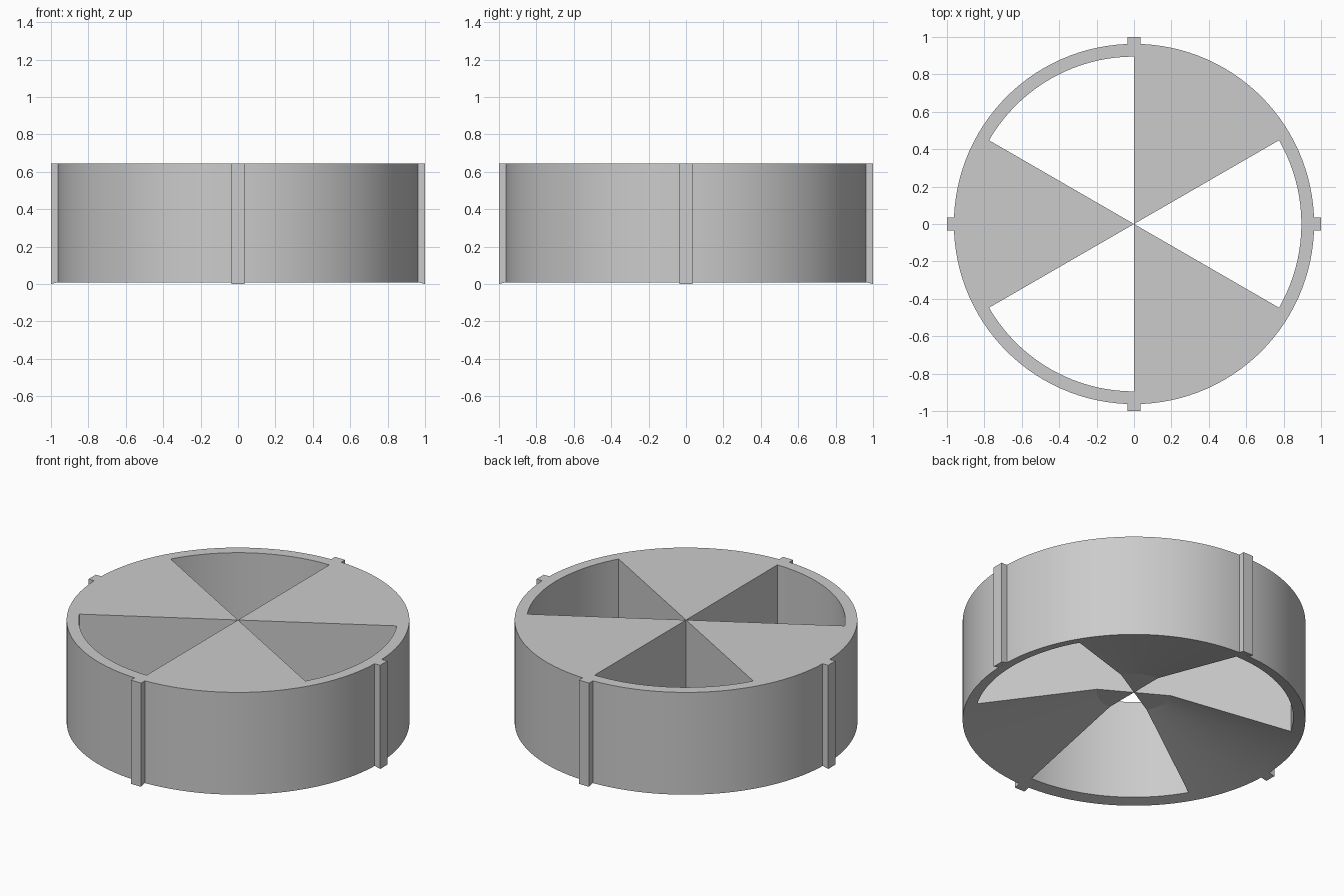
import bpy, bmesh
from math import cos, sin, pi, radians

cube = bpy.data.objects.get("Cube")
if cube:
    bpy.data.objects.remove(cube, do_unlink=True)

TOP = 0.643        # height of the flat top
HUB = 0.21         # flat centre of the hollow underside
HOLE = 0.895       # outer radius of the openings
OUTER = 0.963      # radius of the drum
RIB = 1.0          # outer radius of the ribs
STEPS = 120

grey = bpy.data.materials.new("light_grey")
grey.use_nodes = True
colour = (0.6, 0.6, 0.6, 1)
grey.diffuse_color = colour
grey.node_tree.nodes["Principled BSDF"].inputs["Base Color"].default_value = colour


def under(r):
    """Height of the conical underside at radius r."""
    return 0.188 * (RIB - max(r, HUB)) / (RIB - HUB)


def at(r, angle, z):
    return (r * cos(angle), r * sin(angle), z)


def finish(bm, name):
    bmesh.ops.remove_doubles(bm, verts=bm.verts, dist=0.0001)
    bmesh.ops.recalc_face_normals(bm, faces=bm.faces)
    mesh = bpy.data.meshes.new(name)
    bm.to_mesh(mesh)
    bm.free()
    mesh.materials.append(grey)
    obj = bpy.data.objects.new(name, mesh)
    bpy.context.collection.objects.link(obj)
    return obj


# Drum: outer ring with three solid wedges and three open wedges
bm = bmesh.new()


def face(*points):
    bm.faces.new([bm.verts.new(p) for p in points])


def slab(r0, r1, a, b):
    """Top and underside of one cell between two radii and two angles."""
    for height in (lambda r: TOP, under):
        pts = [at(r1, a, height(r1)), at(r1, b, height(r1))]
        if r0 > 0:
            pts += [at(r0, b, height(r0)), at(r0, a, height(r0))]
        else:
            pts.append((0, 0, height(0)))
        face(*pts)


def wall(r, a, b):
    face(at(r, a, under(r)), at(r, b, under(r)), at(r, b, TOP), at(r, a, TOP))


for i in range(STEPS):
    a, b = (2 * pi * k / STEPS for k in (i, i + 1))
    slab(HOLE, OUTER, a, b)
    wall(OUTER, a, b)
    solid = ((i + 0.5) * 360 / STEPS - 30) % 120 < 60
    if solid:
        slab(0, HUB, a, b)
        slab(HUB, HOLE, a, b)
    else:
        wall(HOLE, a, b)

# Straight side walls of the openings
for k in range(6):
    a = radians(30 + 60 * k)
    face((0, 0, under(0)), at(HUB, a, under(HUB)), at(HOLE, a, under(HOLE)),
         at(HOLE, a, TOP), (0, 0, TOP))

drum = finish(bm, "drum")
bpy.context.view_layer.objects.active = drum
drum.select_set(True)
bpy.ops.object.shade_smooth_by_angle(angle=radians(10))

# Four vertical ribs around the drum
for k, side in enumerate(("left", "back", "right", "front")):
    bm = bmesh.new()
    bmesh.ops.create_cube(bm, size=1)
    for v in bm.verts:
        r = RIB if v.co.x > 0 else OUTER - 0.01
        v.co = (r, 0.07 * v.co.y, TOP if v.co.z > 0 else under(r))
    rib = finish(bm, side + "_rib")
    rib.rotation_euler.z = k * pi / 2
